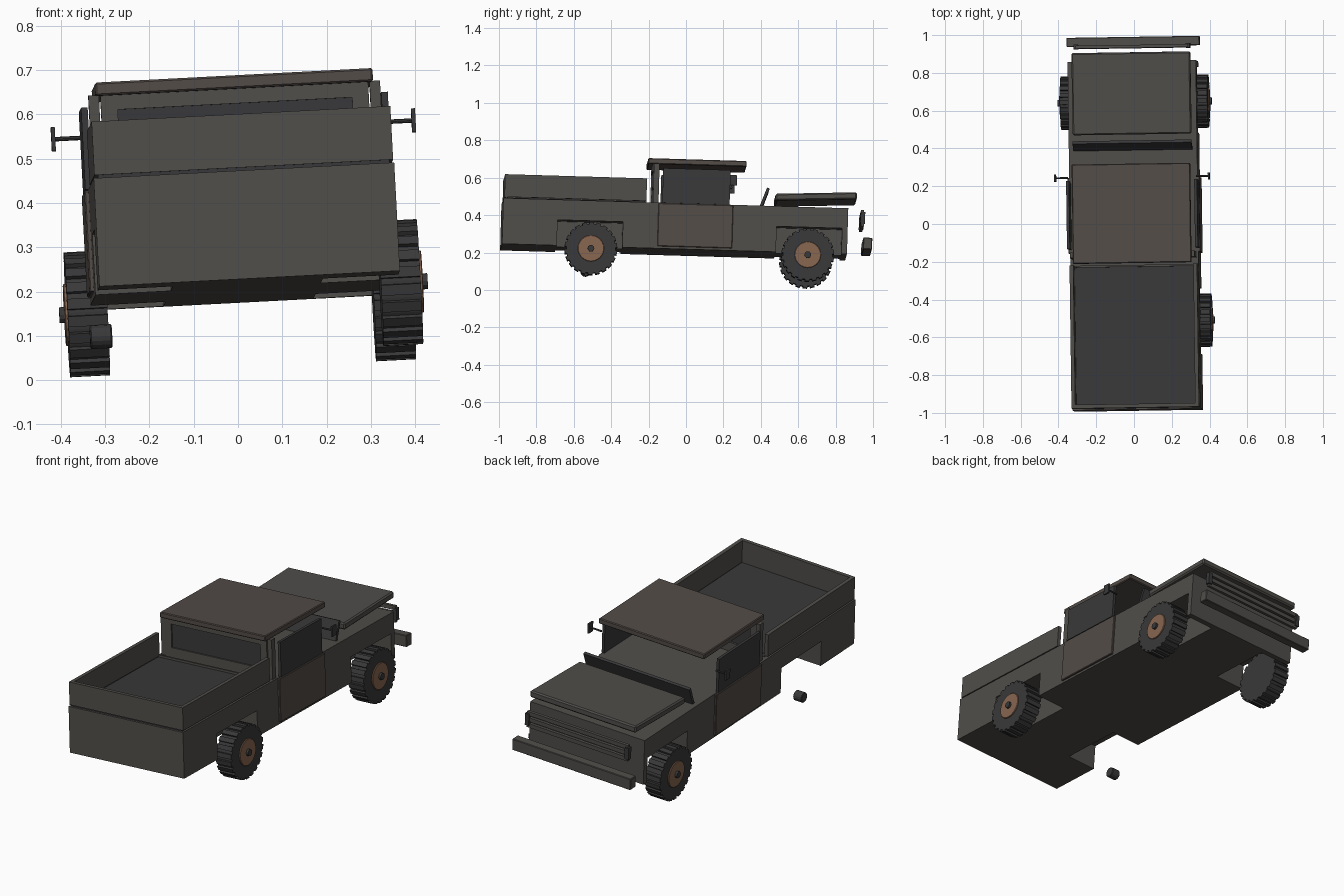
import bpy
import bmesh
from math import radians, pi, sin, cos
from mathutils import Matrix, Vector

if "Cube" in bpy.data.objects:
    bpy.data.objects.remove(bpy.data.objects["Cube"])

# The whole truck leans slightly, as if on uneven ground
LEAN = (Matrix.Translation((0.023, 0, 0))
        @ Matrix.Rotation(radians(0.8), 4, 'Z')
        @ Matrix.Rotation(radians(-1.7), 4, 'X')
        @ Matrix.Rotation(radians(-3.0), 4, 'Y'))


def material(name, color):
    mat = bpy.data.materials.new(name)
    mat.use_nodes = True
    mat.diffuse_color = (*color, 1)
    bsdf = mat.node_tree.nodes["Principled BSDF"]
    bsdf.inputs["Base Color"].default_value = (*color, 1)
    bsdf.inputs["Roughness"].default_value = 0.8
    return mat


PAINT = material("paint", (0.08, 0.075, 0.068))
BROWN = material("brown_paint", (0.085, 0.071, 0.063))
DARK = material("dark", (0.04, 0.04, 0.042))
RIM = material("rim", (0.24, 0.13, 0.08))


def finish(name, bm, mat, bevel=0.0):
    bmesh.ops.recalc_face_normals(bm, faces=bm.faces)
    mesh = bpy.data.meshes.new(name)
    bm.to_mesh(mesh)
    bm.free()
    mesh.materials.append(mat)
    obj = bpy.data.objects.new(name, mesh)
    bpy.context.collection.objects.link(obj)
    obj.matrix_world = LEAN
    if bevel:
        mod = obj.modifiers.new("bevel", 'BEVEL')
        mod.width = bevel
        mod.segments = 1
    return obj


def add_box(bm, x, y, z, tilt=0.0):
    """Box from (low, high) pairs, tilted about its own x axis."""
    centre = Vector([sum(p) / 2 for p in (x, y, z)])
    size = [p[1] - p[0] for p in (x, y, z)]
    bmesh.ops.create_cube(bm, size=1, matrix=Matrix.Translation(centre)
                          @ Matrix.Rotation(tilt, 4, 'X') @ Matrix.Diagonal((*size, 1)))


def box(name, x, y, z, mat=PAINT, bevel=0.0, tilt=0.0):
    bm = bmesh.new()
    add_box(bm, x, y, z, tilt)
    return finish(name, bm, mat, bevel)


def span(side, a, b):
    return tuple(sorted((side * a, side * b)))


def add_cylinder(bm, centre, radius, length, segments):
    bmesh.ops.create_cone(bm, cap_ends=True, segments=segments, radius1=radius,
                          radius2=radius, depth=length,
                          matrix=Matrix.Translation(centre) @ Matrix.Rotation(pi / 2, 4, 'Y'))


def cylinder(name, centre, radius, length, mat, segments=24, bevel=0.0):
    bm = bmesh.new()
    add_cylinder(bm, centre, radius, length, segments)
    return finish(name, bm, mat, bevel)


# Main proportions
HALF, REAR, FRONT = 0.34, -0.995, 0.85
BOTTOM, BELT, ARCH = 0.20, 0.445, 0.337
AXLES = (-0.527, 0.645)
ARCH_HALF = 0.175
ARCH_DEPTH = 0.17
SIDES = ((1, "left"), (-1, "right"))

# Body core and side panels with square wheel arches
box("body_core", (-ARCH_DEPTH, ARCH_DEPTH), (REAR, FRONT), (BOTTOM, BELT))
profile = [(REAR, BELT), (REAR, BOTTOM)]
for axle in AXLES:
    a, b = axle - ARCH_HALF, axle + ARCH_HALF
    profile += [(a, BOTTOM), (a, ARCH), (b, ARCH), (b, BOTTOM)]
profile += [(FRONT, BOTTOM), (FRONT, BELT)]
for s, label in SIDES:
    bm = bmesh.new()
    face = bm.faces.new([bm.verts.new((s * ARCH_DEPTH, y, z)) for y, z in profile])
    ext = bmesh.ops.extrude_face_region(bm, geom=[face])
    moved = [v for v in ext["geom"] if isinstance(v, bmesh.types.BMVert)]
    bmesh.ops.translate(bm, verts=moved, vec=(s * (HALF - ARCH_DEPTH), 0, 0))
    finish("body_side_" + label, bm, PAINT)

# Cargo bed: floor and four raised walls
BED_FRONT, RAIL, WALL = -0.23, 0.573, 0.02
box("bed_floor", (-0.32, 0.32), (REAR + 0.02, BED_FRONT), (BELT - 0.01, BELT + 0.004), DARK)
bm = bmesh.new()
W = 0.338
for s, label in SIDES:
    add_box(bm, span(s, W - WALL, W), (REAR + 0.006, BED_FRONT), (0.452, RAIL))
add_box(bm, (-W + WALL, W - WALL), (REAR + 0.006, REAR + 0.006 + WALL), (0.452, RAIL))
add_box(bm, (-W + WALL, W - WALL), (BED_FRONT - 0.01, BED_FRONT), (BELT, 0.46))
finish("bed_walls", bm, PAINT)
box("bed_seam", (-0.33, 0.33), (REAR + 0.012, REAR + 0.022), (BELT, 0.46), DARK)

# Cab: rear wall with framed window, roof, pillars, side glass, doors
bm = bmesh.new()
for s, label in SIDES:
    add_box(bm, span(s, 0.265, 0.303), (-0.2, -0.175), (BELT, 0.653))
add_box(bm, (-0.265, 0.265), (-0.2, -0.175), (BELT, 0.495))
add_box(bm, (-0.265, 0.265), (-0.2, -0.175), (0.62, 0.653))
finish("cab_rear_wall", bm, PAINT)
box("rear_window", (-0.265, 0.265), (-0.192, -0.184), (0.495, 0.62), DARK)
box("roof", (-0.314, 0.314), (-0.226, 0.3), (0.653, 0.683), BROWN, 0.004)
for s, label in SIDES:
    box("cab_pillar_" + label, span(s, 0.306, 0.33), (-0.195, -0.165), (BELT, 0.655))
    box("side_window_" + label, span(s, 0.332, 0.347), (-0.145, 0.215), (BELT, 0.63), DARK)
    box("door_" + label, span(s, 0.335, 0.35), (-0.165, 0.235), (0.212, 0.442), BROWN, 0.003)
    cylinder("mirror_arm_" + label, (s * 0.375, 0.232, 0.573), 0.005, 0.07, DARK, 8)
    box("mirror_" + label, span(s, 0.403, 0.412), (0.213, 0.25), (0.546, 0.6), DARK)

# Low windscreen leaning forwards and a slightly raised hood
box("windscreen", (-0.315, 0.315), (0.395, 0.41), (0.442, 0.545), DARK, tilt=radians(-20))
box("hood", (-0.315, 0.315), (0.46, 0.895), (0.486, 0.523), PAINT, 0.007, radians(2.7))

# Grille bars, lamps and bumper
bm = bmesh.new()
for i in range(3):
    z = 0.353 + i * 0.033
    add_box(bm, (-0.3, 0.3), (0.92, 0.936), (z, z + 0.022))
finish("grille", bm, PAINT)
for s, label in SIDES:
    box("grille_end_" + label, span(s, 0.285, 0.308), (0.918, 0.942), (0.365, 0.43), DARK)
box("front_bumper", (-0.352, 0.352), (0.935, 0.983), (0.228, 0.29), PAINT, 0.003)


# Wheels with tread bars, rim disc and hub
def wheel(label, side, y, z=0.187, radius=0.142, width=0.09, bars=22):
    x = side * 0.346
    bm = bmesh.new()
    add_cylinder(bm, (x, y, z), radius - 0.01, width, bars * 2)
    for i in range(bars):
        angle = 2 * pi * i / bars
        r = radius - 0.01
        m = (Matrix.Translation((x, y + r * sin(angle), z + r * cos(angle)))
             @ Matrix.Rotation(-angle, 4, 'X') @ Matrix.Diagonal((width, 0.024, 0.018, 1)))
        bmesh.ops.create_cube(bm, size=1, matrix=m)
    finish("tyre_" + label, bm, DARK)
    outer = x + side * width / 2
    cylinder("rim_" + label, (outer, y, z), 0.07, 0.012, RIM, 24, 0.002)
    cylinder("hub_" + label, (outer + side * 0.005, y, z), 0.018, 0.025, DARK, 12)


wheel("front_left", 1, 0.64)
wheel("front_right", -1, 0.64)
wheel("rear_left", 1, -0.52)

# The remaining corner has only a loose, dropped hub
cylinder("loose_hub", (-0.335, -0.535, 0.1), 0.027, 0.05, DARK, 16, 0.003)
